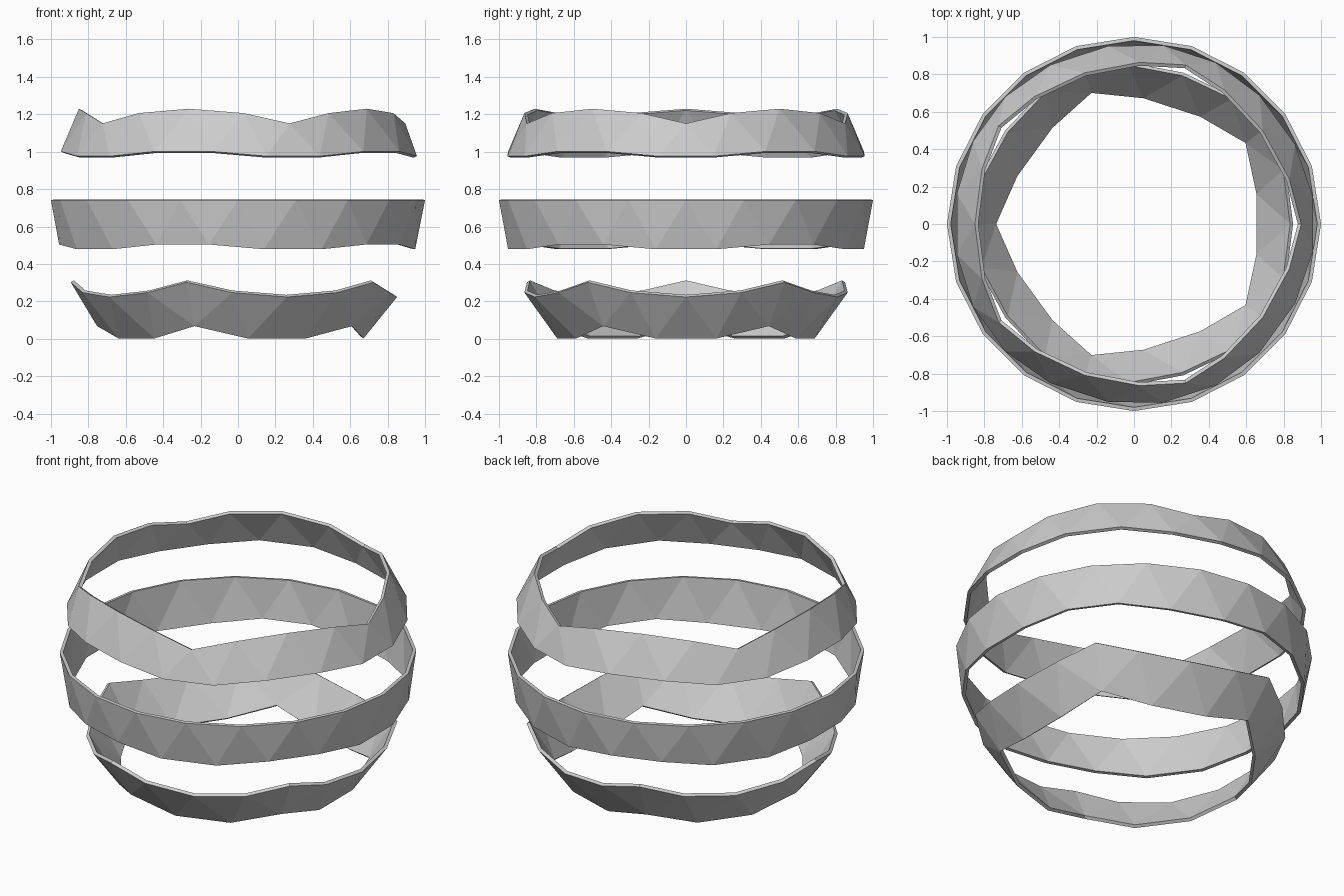
import bpy
import bmesh
from math import cos, sin, radians, sqrt
from mathutils import Vector

if "Cube" in bpy.data.objects:
    bpy.data.objects.remove(bpy.data.objects["Cube"])

FREQ = 4                      # divisions along each icosahedron edge
H = 1 / sqrt(5)               # height of the icosahedron's vertex rings
CAP = (1 - H) / FREQ          # height of one row in the end cap


def ring_point(angle, z):
    r = sqrt(1 - z * z)
    return Vector((r * cos(radians(angle)), r * sin(radians(angle)), z))


# Icosahedron faces standing on a vertex: belt plus bottom cap
up = [ring_point(72 * i, H) for i in range(5)]
low = [ring_point(72 * i + 36, -H) for i in range(5)]
south = Vector((0, 0, -1))
ico_faces = []
for i in range(5):
    j = (i + 1) % 5
    ico_faces += [(up[i], low[i], up[j]), (low[i], low[j], up[j]), (south, low[j], low[i])]


def small_triangles():
    """Flat sub-triangles of the icosahedron faces, before projection."""
    for a, b, c in ico_faces:
        def p(i, j):
            return a + (b - a) * (i / FREQ) + (c - a) * (j / FREQ)
        for i in range(FREQ):
            for j in range(FREQ - i):
                yield p(i, j), p(i + 1, j), p(i, j + 1)
                if i + j < FREQ - 1:
                    yield p(i + 1, j), p(i + 1, j + 1), p(i, j + 1)


def band(name, z_low, z_high, lift_low, lift_high):
    """One row of geodesic triangles, thickened inwards."""
    bm = bmesh.new()
    mid = (z_low + z_high) / 2
    for tri in small_triangles():
        if not z_low < sum(v.z for v in tri) / 3 < z_high:
            continue
        verts = []
        for v in tri:
            n = v.normalized()
            n.z += lift_high if v.z > mid else lift_low
            verts.append(bm.verts.new(n))
        bm.faces.new(verts)
    bmesh.ops.remove_doubles(bm, verts=bm.verts, dist=0.001)
    me = bpy.data.meshes.new(name)
    bm.to_mesh(me)
    bm.free()
    ob = bpy.data.objects.new(name, me)
    bpy.context.collection.objects.link(ob)
    shell = ob.modifiers.new("shell", "SOLIDIFY")
    shell.thickness = 0.02
    shell.offset = -1


# Three separate bands of the sphere
band("upper_band", H / 2, H, 0.725, 0.704)
band("middle_band", -H / 2, 0, 0.755, 0.742)
band("lower_band", -H - CAP, -H, 0.725, 0.749)
